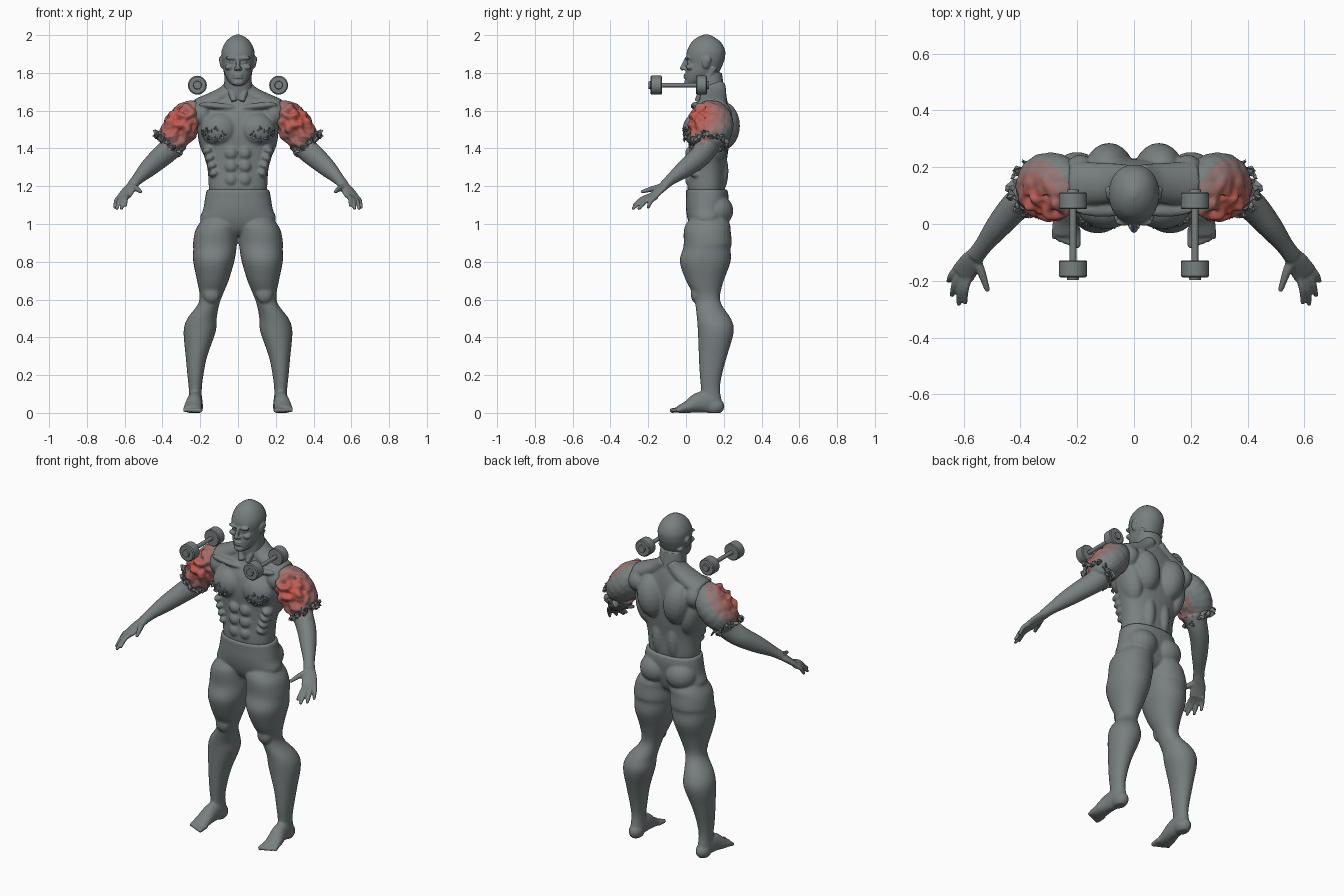
import bpy, bmesh, math, random
from mathutils import Vector, Matrix, Euler, noise

random.seed(4)
cube = bpy.data.objects.get("Cube")
if cube:
    bpy.data.objects.remove(cube, do_unlink=True)


def material(name, color):
    m = bpy.data.materials.new(name)
    m.use_nodes = True
    m.diffuse_color = (*color, 1)
    m.node_tree.nodes["Principled BSDF"].inputs["Base Color"].default_value = (*color, 1)
    return m


# Grey skin, then four steps towards red for the sore shoulders
GREY, RED = Vector((0.19, 0.215, 0.213)), Vector((0.6, 0.085, 0.06))
NAMES = ["body grey", "pale flush", "soft red", "warm red", "deep red"]
MATS = [material(n, GREY.lerp(RED, i / 4)) for i, n in enumerate(NAMES)]


def smooth_rows(rows, steps):
    """Catmull-Rom interpolation of equal-length rows of numbers."""
    out = []
    for i in range(len(rows) - 1):
        a, b, c, d = (rows[min(max(i + k, 0), len(rows) - 1)] for k in (-1, 0, 1, 2))
        for s in range(steps):
            t = s / steps
            out.append([q + t * (r - p) / 2 + t * t * (p - 2.5 * q + 2 * r - e / 2)
                        + t ** 3 * (1.5 * (q - r) + (e - p) / 2)
                        for p, q, r, e in zip(a, b, c, d)])
    return out + [list(rows[-1])]


def bridge(bm, loops):
    rings = [[bm.verts.new(p) for p in loop] for loop in loops]
    n = len(rings[0])
    for a, b in zip(rings, rings[1:]):
        for i in range(n):
            bm.faces.new((a[i], a[(i + 1) % n], b[(i + 1) % n], b[i]))
    bm.faces.new(rings[0][::-1])
    bm.faces.new(rings[-1])


def stack(bm, rows, power=2.3, n=32):
    """Horizontal rings given as height, x range, y range."""
    loops = []
    for z, x0, x1, y0, y1 in smooth_rows(rows, 4):
        loop = []
        for i in range(n):
            c, s = math.cos(math.tau * i / n), math.sin(math.tau * i / n)
            c, s = (math.copysign(abs(v) ** (2 / power), v) for v in (c, s))
            loop.append(((x0 + x1) / 2 + c * (x1 - x0) / 2, (y0 + y1) / 2 + s * (y1 - y0) / 2, z))
        loops.append(loop)
    bridge(bm, loops)


def tube(bm, rows, steps=4, n=20):
    """Rings across a path: x, y, z, radius sideways, radius upwards."""
    rows = smooth_rows(rows, steps)
    loops = []
    for i, (x, y, z, a, b) in enumerate(rows):
        t = Vector(rows[min(i + 1, len(rows) - 1)][:3]) - Vector(rows[max(i - 1, 0)][:3])
        side = t.cross(Vector((0, 0, 1))).normalized()
        up = side.cross(t).normalized()
        loops.append([Vector((x, y, z)) + side * a * math.cos(math.tau * k / n)
                      + up * b * math.sin(math.tau * k / n) for k in range(n)])
    bridge(bm, loops)


def ball(bm, center, radii, tilt=0):
    bmesh.ops.create_uvsphere(bm, u_segments=20, v_segments=12, radius=1,
                              matrix=Matrix.LocRotScale(Vector(center), Euler((0, tilt, 0)), Vector(radii)))


def mirror(bm):
    made = bmesh.ops.duplicate(bm, geom=bm.verts[:] + bm.edges[:] + bm.faces[:])["geom"]
    for v in made:
        if isinstance(v, bmesh.types.BMVert):
            v.co.x = -v.co.x


def finish(name, bm, voxel=0, smooth=4, flip=False, angle=180):
    if flip:
        bmesh.ops.scale(bm, vec=(-1, 1, 1), verts=bm.verts)
    bmesh.ops.recalc_face_normals(bm, faces=bm.faces)
    mesh = bpy.data.meshes.new(name)
    bm.to_mesh(mesh)
    bm.free()
    ob = bpy.data.objects.new(name, mesh)
    bpy.context.collection.objects.link(ob)
    if voxel:
        r = ob.modifiers.new("fuse", "REMESH")
        r.mode, r.voxel_size = "VOXEL", voxel
        s = ob.modifiers.new("soften", "SMOOTH")
        s.factor, s.iterations = 0.5, smooth
        deps = bpy.context.evaluated_depsgraph_get()
        fused = bpy.data.meshes.new_from_object(ob.evaluated_get(deps))
        ob.modifiers.clear()
        ob.data = fused
        fused.name = name
    for v in ob.data.vertices:
        v.co.z = max(v.co.z, 0)
    ob.data.materials.clear()
    for m in MATS if "arm" in name else MATS[:1]:
        ob.data.materials.append(m)
    bpy.ops.object.select_all(action="DESELECT")
    ob.select_set(True)
    bpy.context.view_layer.objects.active = ob
    if angle:
        bpy.ops.object.shade_smooth_by_angle(angle=math.radians(angle))
    return ob


# Legs, feet and pelvis
bm = bmesh.new()
stack(bm, [(1.05, .03, .17, .04, .2), (1, .005, .207, 0, .232), (.96, .005, .228, -.012, .237),
           (.9, .005, .238, -.012, .243), (.87, .008, .237, -.016, .236), (.8, .02, .237, -.033, .236),
           (.7, .05, .217, 0, .2), (.62, .083, .203, .042, .18), (.57, .1, .215, .05, .19),
           (.5, .113, .268, .058, .237), (.43, .118, .288, .063, .253), (.3, .163, .277, .068, .217),
           (.2, .183, .268, .073, .19), (.12, .192, .26, .08, .18), (.04, .188, .262, .08, .195)], 2.1)
ball(bm, (.14, .055, .63), (.045, .03, .05))
ball(bm, (.225, .15, .035), (.041, .054, .045))
tube(bm, [(.225, .15, .06, .037, .06), (.23, .07, .055, .042, .055), (.238, .01, .032, .048, .034),
          (.241, -.04, .018, .05, .02)])
for i in range(5):
    x = .2 + i * .02
    r = .014 - i * .001
    tube(bm, [(x, -.02, .018, r, r), (x + .002, -.072 + i * .007, .013, r, r)], 3)
    ball(bm, (x + .002, -.074 + i * .007, .013), (r, r, r))
ball(bm, (.085, .163, 1.07), (.092, .088, .085))
mirror(bm)
stack(bm, [(1.183, -.166, .166, .0, .22), (1.14, -.174, .174, .0, .225), (1.08, -.184, .184, .0, .22),
           (1.02, -.2, .2, .01, .21), (.97, -.14, .14, .03, .19), (.94, -.07, .07, .06, .15)])
finish("pelvis_and_legs", bm, .007, 4)

# Torso with chest, belly and back muscles
bm = bmesh.new()
ball(bm, (.098, .055, 1.5), (.1, .073, .088), .15)
ball(bm, (.088, .19, 1.52), (.085, .096, .13), .15)
ball(bm, (.15, .15, 1.45), (.06, .08, .13), .2)
ball(bm, (.05, .165, 1.28), (.045, .06, .13))
ball(bm, (.19, .14, 1.58), (.07, .105, .08))
ball(bm, (.11, .05, 1.625), (.1, .025, .018), -.1)
tube(bm, [(.02, .15, 1.74, .06, .04), (.08, .145, 1.68, .07, .045), (.21, .14, 1.615, .08, .05)])
for z in (1.235, 1.305, 1.375):
    ball(bm, (.036, .028, z), (.036, .033, .037))
for i in range(4):
    ball(bm, (.125 + i * .012, .06, 1.27 + i * .04), (.03, .045, .022), .5)
mirror(bm)
stack(bm, [(1.165, -.15, .15, .012, .2), (1.2, -.155, .155, .008, .207), (1.3, -.163, .163, .015, .212),
           (1.4, -.193, .193, .015, .225), (1.48, -.213, .213, .01, .23), (1.56, -.22, .22, .02, .23),
           (1.62, -.19, .19, .05, .225), (1.67, -.12, .12, .07, .215), (1.72, -.08, .08, .065, .2)])
finish("torso", bm, .007, 3)

# Head and neck
bm = bmesh.new()
ball(bm, (.036, .008, 1.878), (.03, .014, .01), -.1)
ball(bm, (.033, .016, 1.857), (.015, .012, .009))
ball(bm, (.045, .022, 1.83), (.025, .022, .016))
ball(bm, (.011, -.008, 1.822), (.01, .012, .009))
ball(bm, (.086, .105, 1.855), (.012, .022, .034), .15)
ball(bm, (.09, .118, 1.868), (.011, .016, .02), .15)
tube(bm, [(.062, .15, 1.83, .018, .018), (.045, .1, 1.74, .018, .018), (.02, .06, 1.65, .016, .016)])
mirror(bm)
stack(bm, [(1.6, -.08, .08, .08, .22), (1.7, -.076, .076, .062, .205), (1.8, -.07, .07, .05, .19)])
stack(bm, [(1.735, -.03, .03, .0, .06), (1.76, -.054, .054, -.004, .12), (1.8, -.073, .073, -.003, .172),
           (1.85, -.083, .083, .006, .197), (1.885, -.088, .088, .001, .207), (1.92, -.086, .086, .007, .207),
           (1.96, -.068, .068, .027, .187), (1.988, -.04, .04, .06, .152), (2.003, -.01, .01, .095, .12)], 2.15)
tube(bm, [(0, .004, 1.875, .01, .012), (0, -.012, 1.84, .01, .012), (0, -.022, 1.822, .012, .012)])
ball(bm, (0, -.019, 1.824), (.012, .013, .011))
for z in (1.776, 1.789):
    ball(bm, (0, .0, z), (.027, .014, .006))
ball(bm, (0, .008, 1.749), (.03, .018, .018))
finish("head", bm, .0045, 3)

# Arms: shoulder muscle, forearm, hand
SORE = Vector((.31, .08, 1.54))
for side in ("left", "right"):
    bm = bmesh.new()
    ball(bm, (.295, .135, 1.525), (.152, .118, .094), .87)
    ball(bm, (.33, .11, 1.44), (.08, .08, .055), .6)
    tube(bm, [(.33, .12, 1.44, .07, .07), (.37, .1, 1.39, .057, .062), (.42, .06, 1.345, .053, .057),
              (.48, -.01, 1.29, .044, .047), (.53, -.075, 1.24, .032, .031), (.56, -.115, 1.205, .032, .024)])
    tube(bm, [(.552, -.105, 1.21, .03, .022), (.575, -.135, 1.185, .04, .019), (.602, -.175, 1.148, .044, .016)])
    for i, tip in enumerate([(.595, -.275, 1.1), (.617, -.28, 1.083), (.641, -.25, 1.082), (.652, -.2, 1.09)]):
        base = Vector((.58, -.18, 1.152)).lerp(Vector((.623, -.155, 1.145)), i / 3)
        mid = base.lerp(Vector(tip), .5) + Vector((.006, -.004, .008))
        tube(bm, [(*base, .013, .014), (*mid, .012, .012), (*tip, .009, .009)])
        ball(bm, tip, (.009, .009, .009))
    tube(bm, [(.56, -.12, 1.198, .02, .018), (.537, -.172, 1.188, .015, .015), (.518, -.228, 1.172, .01, .01)])
    ball(bm, (.517, -.23, 1.171), (.01, .01, .01))
    ob = finish("arm_" + side, bm, .0055, 2, flip=side == "right", angle=0)
    # Crumple the front of the shoulder muscle and flush it by distance
    moves = []
    for v in ob.data.vertices:
        p = Vector((abs(v.co.x), v.co.y, v.co.z))
        w = max(0, 1 - (p - SORE).length / .19) * (1 if p.y < .1 else .45)
        moves.append(v.normal * noise.noise(p * 27) * .04 * w)
    for v, m in zip(ob.data.vertices, moves):
        v.co += m
    for f in ob.data.polygons:
        p = Vector((abs(f.center.x), f.center.y, f.center.z))
        f.material_index = int(min(max(1.15 - (p - SORE).length / .16, 0), .99) * 5)
    bpy.ops.object.shade_smooth_by_angle(angle=math.radians(35))


def shard(bm, center, size):
    turn = Euler([random.uniform(0, 6) for _ in range(3)])
    made = bmesh.ops.create_icosphere(bm, subdivisions=1, radius=size, matrix=Matrix.LocRotScale(
        Vector(center), turn, Vector((1, .7, .35))))["verts"]
    for v in made:
        v.co += Vector([random.uniform(-.3, .3) * size for _ in range(3)])


# Torn folds on the chest and around the sleeves
bm = bmesh.new()
for _ in range(38):
    a, r = random.uniform(0, math.tau), random.random() ** .5
    x = .135 + .062 * r * math.cos(a)
    shard(bm, (x, -.009 + max(0, x - .13) * .35, 1.475 + .04 * r * math.sin(a)), random.uniform(.007, .014))
mirror(bm)
finish("chest_folds", bm, angle=0)

bm = bmesh.new()
for i in range(34):
    a = math.tau * i / 34
    c = Vector((.37, .12, 1.425)) + Vector((.058 * math.sin(a), .088 * math.cos(a), .048 * math.sin(a)))
    shard(bm, c + Vector([random.uniform(-.012, .012) for _ in range(3)]), random.uniform(.014, .026))
mirror(bm)
finish("sleeve_folds", bm, angle=0)

# Dumbbells floating over the shoulders
half = [(.16, .02), (.15, .022), (.15, .044), (.145, .05), (.095, .05), (.09, .046), (.09, .012)]
profile = [(-y, r) for y, r in half] + [(y, r) for y, r in reversed(half)]
for side, x in (("left", .215), ("right", -.215)):
    bm = bmesh.new()
    tube(bm, [(x, y - .038, 1.735, r, r) for y, r in profile], 1, 28)
    finish("dumbbell_" + side, bm, angle=30)
